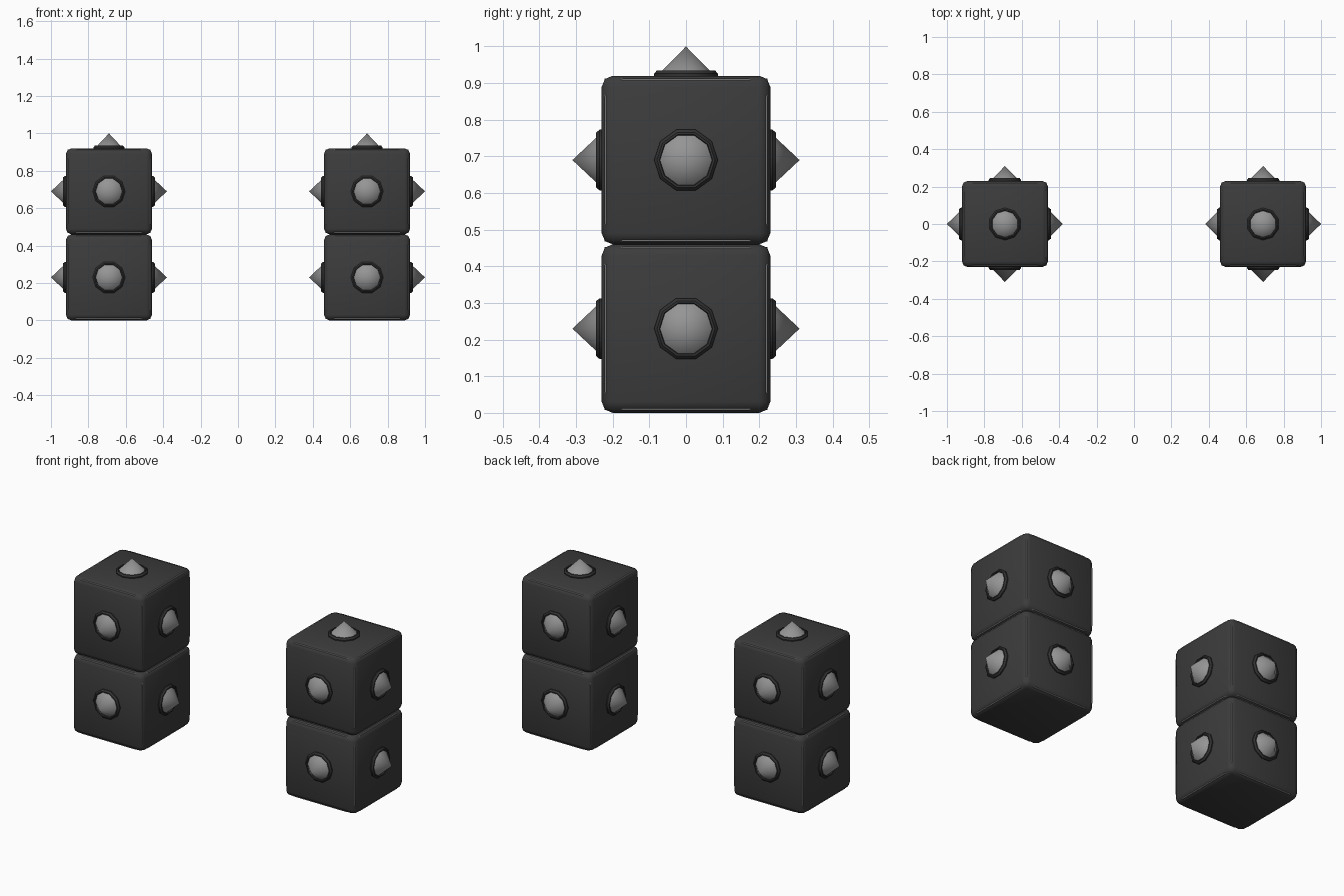
import bpy, bmesh, math
from mathutils import Matrix, Vector

cube = bpy.data.objects.get("Cube")
if cube:
    bpy.data.objects.remove(cube, do_unlink=True)

HALF = 0.23      # half the side of a block
SPACING = 0.69   # distance of each stack from the middle
SIDES = 10       # sides of studs and collars


def material(name, value, rough):
    mat = bpy.data.materials.new(name)
    mat.use_nodes = True
    color = (value, value, value, 1)
    mat.diffuse_color = color
    shader = mat.node_tree.nodes["Principled BSDF"]
    shader.inputs["Base Color"].default_value = color
    shader.inputs["Roughness"].default_value = rough
    return mat


dark = material("dark grey", 0.045, 0.6)
collar_dark = material("darker grey", 0.032, 0.6)
light = material("light grey", 0.3, 0.5)


def finish(name, bm, mat, matrix, angle):
    bmesh.ops.recalc_face_normals(bm, faces=bm.faces)
    mesh = bpy.data.meshes.new(name)
    bm.to_mesh(mesh)
    bm.free()
    mesh.materials.append(mat)
    obj = bpy.data.objects.new(name, mesh)
    obj.matrix_world = matrix
    bpy.context.collection.objects.link(obj)
    bpy.ops.object.select_all(action="DESELECT")
    obj.select_set(True)
    bpy.context.view_layer.objects.active = obj
    bpy.ops.object.shade_smooth_by_angle(angle=math.radians(angle))
    return obj


def block(name, half, mat, matrix, bevel, segments, affect):
    bm = bmesh.new()
    bmesh.ops.create_cube(bm, size=2 * half)
    geom = bm.edges[:] if affect == "EDGES" else bm.verts[:]
    bmesh.ops.bevel(bm, geom=geom, offset=bevel, segments=segments,
                    profile=0.5, affect=affect)
    finish(name, bm, mat, matrix, 50)


def lathe(name, profile, mat, matrix, angle):
    # Spin (radius, height) points around the local z axis
    bm = bmesh.new()
    verts = [bm.verts.new((0, r, h)) for r, h in profile]
    edges = [bm.edges.new(pair) for pair in zip(verts, verts[1:])]
    bmesh.ops.spin(bm, geom=verts + edges, axis=(0, 0, 1), cent=(0, 0, 0),
                   angle=math.tau, steps=SIDES, use_merge=True)
    bmesh.ops.remove_doubles(bm, verts=bm.verts, dist=0.0001)
    finish(name, bm, mat, matrix, angle)


COLLAR = [(0.087, 0.22), (0.087, 0.236), (0.079, 0.245), (0.073, 0.245), (0.07, 0.235)]
STUD = [(0.074, 0.235), (0, 0.31)]

for side, x in (("left", SPACING), ("right", -SPACING)):
    for level, z in (("lower", HALF), ("upper", 3 * HALF)):
        place = Matrix.Translation(Vector((x, 0, z)))
        label = f"{side}_{level}"
        # Rounded block with a paler core showing along its worn edges
        block(f"{label}_block", HALF, dark, place, 0.03, 2, "EDGES")
        block(f"{label}_core", 0.2225, light, place, 0.05, 1, "VERTICES")

        # Studs on the four sides, and on top of the upper block
        turns = {face: Matrix.Rotation(math.radians(90 * i), 4, "Z")
                 @ Matrix.Rotation(math.radians(90), 4, "Y")
                 for i, face in enumerate(("left", "back", "right", "front"))}
        if level == "upper":
            turns["top"] = Matrix.Identity(4)
        for face, turn in turns.items():
            lathe(f"{label}_{face}_collar", COLLAR, collar_dark, place @ turn, 40)
            lathe(f"{label}_{face}_stud", STUD, light, place @ turn, 60)
